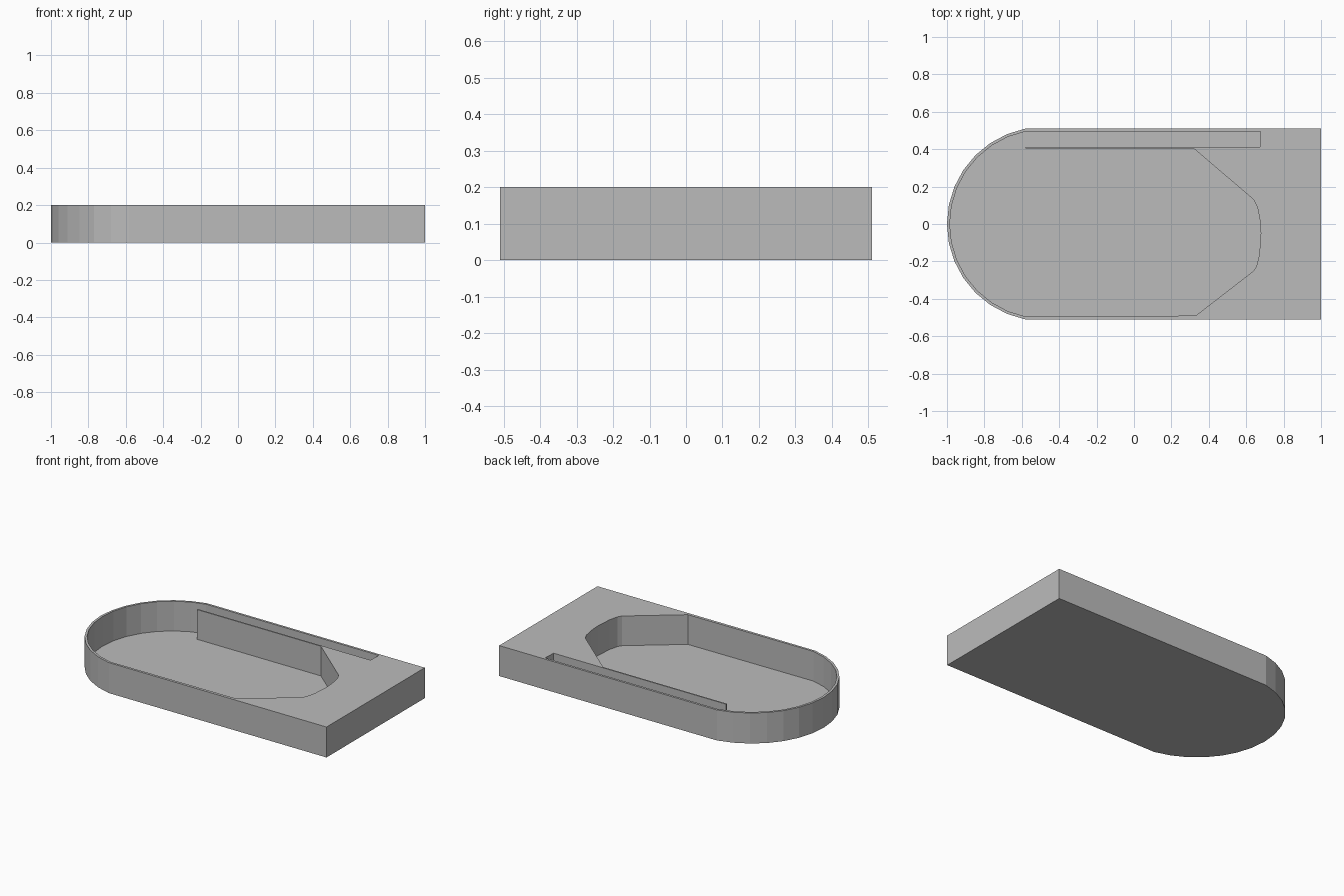
import bpy, bmesh
from math import cos, sin, radians

if "Cube" in bpy.data.objects:
    bpy.data.objects.remove(bpy.data.objects["Cube"], do_unlink=True)

HEIGHT = 0.2
FLOOR = 0.005
ARC_CENTER = -0.48

grey = bpy.data.materials.new("plain_grey")
grey.use_nodes = True
grey.diffuse_color = (0.5, 0.5, 0.5, 1)
grey.node_tree.nodes["Principled BSDF"].inputs["Base Color"].default_value = (0.5, 0.5, 0.5, 1)


def arc(radius):
    """Rounded end, from the back edge round to the front edge."""
    step = 360 / 32
    return [(ARC_CENTER + radius * cos(radians(180 + i * step)),
             -radius * sin(radians(180 + i * step))) for i in range(-7, 8)][::1]


def prism(name, outline, bottom, top):
    """Extrude a flat outline into a solid."""
    bm = bmesh.new()
    face = bm.faces.new([bm.verts.new((x, y, bottom)) for x, y in outline])
    moved = bmesh.ops.extrude_face_region(bm, geom=[face])["geom"]
    verts = [v for v in moved if isinstance(v, bmesh.types.BMVert)]
    bmesh.ops.translate(bm, verts=verts, vec=(0, 0, top - bottom))
    bmesh.ops.recalc_face_normals(bm, faces=bm.faces)
    mesh = bpy.data.meshes.new(name)
    bm.to_mesh(mesh)
    bm.free()
    mesh.materials.append(grey)
    obj = bpy.data.objects.new(name, mesh)
    bpy.context.collection.objects.link(obj)
    return obj


def cut(target, cutter):
    """Subtract the cutter, apply the result and remove the cutter."""
    mod = target.modifiers.new(cutter.name, "BOOLEAN")
    mod.operation = "DIFFERENCE"
    mod.solver = "EXACT"
    mod.object = cutter
    cutter.hide_render = True
    bpy.context.view_layer.objects.active = target
    bpy.ops.object.modifier_apply(modifier=mod.name)
    bpy.data.objects.remove(cutter, do_unlink=True)


# Block with one rounded end; the arc is ordered front to back
outer = sorted(arc(0.52), key=lambda p: p[1])
body = prism("tray_body", outer + [(1, 0.51), (1, -0.51)], 0, HEIGHT)

# Basin with a tapered nose, joined at the rounded end to a side channel;
# the gap between them leaves the thin divider wall
inner = sorted(arc(0.505), key=lambda p: -p[1])
nose = [(0.33, -0.49), (0.64, -0.25), (0.655, -0.225), (0.67, -0.165), (0.678, -0.05),
        (0.673, 0.02), (0.66, 0.09), (0.64, 0.13), (0.32, 0.403)]
channel = [(-0.58, 0.403), (-0.58, 0.412), (0.673, 0.412), (0.677, 0.495)]
cut(body, prism("basin_cutter", inner + nose + channel, FLOOR, HEIGHT + 0.1))

# Low passage under the deck from the channel end to the nose
passage = [(0.59, -0.13), (0.672, -0.13), (0.672, 0.45), (0.59, 0.45)]
cut(body, prism("passage_cutter", passage, FLOOR, 0.1))
